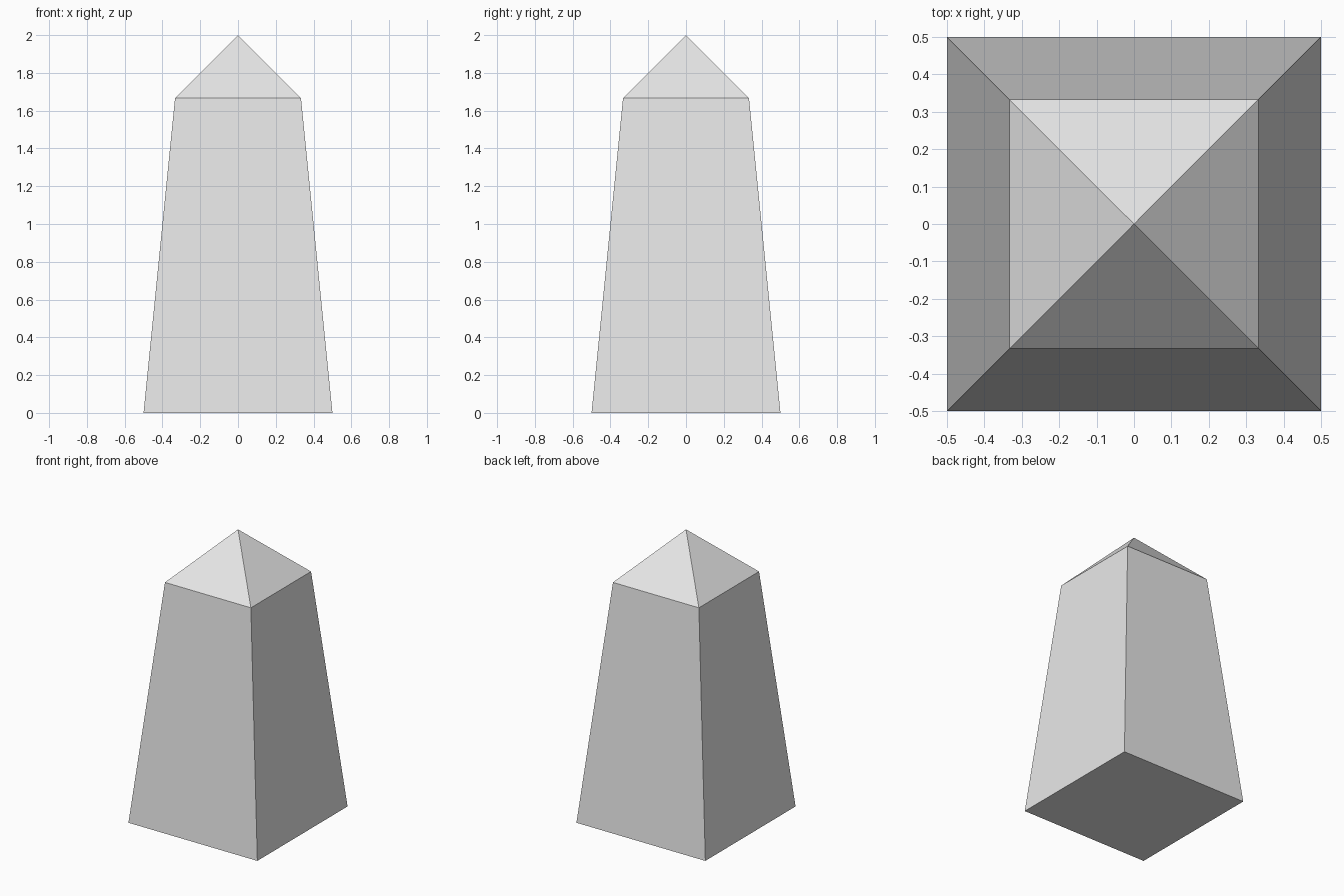
import bpy, bmesh, math
from mathutils import Matrix

BASE_HALF, TOP_HALF = 0.5, 1 / 3
SHOULDER_Z, TIP_Z = 5 / 3, 2.0

cube = bpy.data.objects.get("Cube")
if cube:
    bpy.data.objects.remove(cube, do_unlink=True)

# Plain light grey stone
stone = bpy.data.materials.new("light grey stone")
stone.use_nodes = True
colour = (0.8, 0.8, 0.8, 1.0)
stone.diffuse_color = colour
for node in stone.node_tree.nodes:
    if node.type == "BSDF_PRINCIPLED":
        node.inputs["Base Color"].default_value = colour

# Tapered square shaft, turned so its sides face the axes
bm = bmesh.new()
place = Matrix.Translation((0, 0, SHOULDER_Z / 2)) @ Matrix.Rotation(math.pi / 4, 4, "Z")
bmesh.ops.create_cone(bm, cap_ends=True, segments=4, depth=SHOULDER_Z,
                      radius1=BASE_HALF * math.sqrt(2),
                      radius2=TOP_HALF * math.sqrt(2), matrix=place)

# Pointed cap: split the top face at its centre and raise the new point
top = max(bm.faces, key=lambda f: f.calc_center_median().z)
tip = bmesh.ops.poke(bm, faces=[top])["verts"][0]
tip.co = (0, 0, TIP_Z)
bmesh.ops.recalc_face_normals(bm, faces=bm.faces[:])

mesh = bpy.data.meshes.new("obelisk")
bm.to_mesh(mesh)
bm.free()
mesh.materials.append(stone)
obelisk = bpy.data.objects.new("obelisk", mesh)
bpy.context.collection.objects.link(obelisk)
